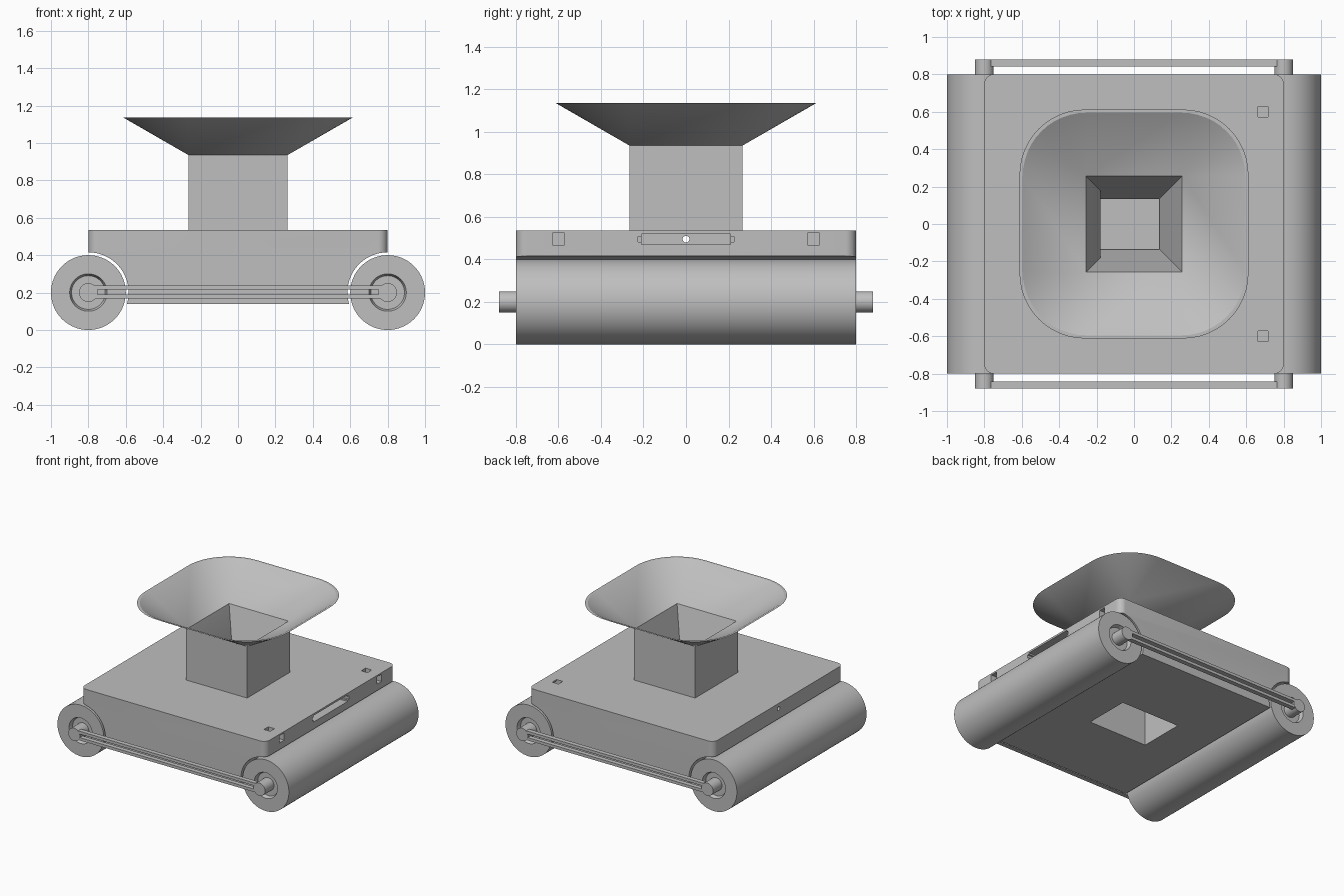
import bpy, bmesh, math
from mathutils import Matrix

default = bpy.data.objects.get("Cube")
if default:
    bpy.data.objects.remove(default)

grey = bpy.data.materials.new("light_grey")
grey.use_nodes = True
COLOUR = (0.52, 0.52, 0.52, 1)
grey.diffuse_color = COLOUR
grey.node_tree.nodes["Principled BSDF"].inputs["Base Color"].default_value = COLOUR


def make(name, bm):
    bmesh.ops.recalc_face_normals(bm, faces=bm.faces)
    mesh = bpy.data.meshes.new(name)
    bm.to_mesh(mesh)
    bm.free()
    obj = bpy.data.objects.new(name, mesh)
    bpy.context.collection.objects.link(obj)
    mesh.materials.append(grey)
    return obj


def smooth(obj, angle=30):
    bpy.ops.object.select_all(action='DESELECT')
    obj.select_set(True)
    bpy.context.view_layer.objects.active = obj
    bpy.ops.object.shade_smooth_by_angle(angle=math.radians(angle))


def box(name, x0, x1, y0, y1, z0, z1):
    bm = bmesh.new()
    mat = Matrix.Translation(((x0 + x1) / 2, (y0 + y1) / 2, (z0 + z1) / 2))
    mat = mat @ Matrix.Diagonal((x1 - x0, y1 - y0, z1 - z0, 1))
    bmesh.ops.create_cube(bm, size=1, matrix=mat)
    return make(name, bm)


def rod(name, centre, radius, length, axis, sides=64):
    bm = bmesh.new()
    mat = Matrix.Translation(centre) @ Matrix.Rotation(math.pi / 2, 4, axis)
    bmesh.ops.create_cone(bm, cap_ends=True, segments=sides, radius1=radius,
                          radius2=radius, depth=length, matrix=mat)
    return make(name, bm)


def cut(obj, cutter):
    mod = obj.modifiers.new("cut", 'BOOLEAN')
    mod.operation, mod.solver, mod.object = 'DIFFERENCE', 'EXACT', cutter
    bpy.ops.object.select_all(action='DESELECT')
    bpy.context.view_layer.objects.active = obj
    obj.select_set(True)
    bpy.ops.object.modifier_apply(modifier=mod.name)
    bpy.data.objects.remove(cutter)


# Body block with rounded upright corners
body = box("body", -0.8, 0.8, -0.8, 0.8, 0.14, 0.535)
bm = bmesh.new()
bm.from_mesh(body.data)
uprights = [e for e in bm.edges if abs(e.verts[0].co.z - e.verts[1].co.z) > 0.1]
bmesh.ops.bevel(bm, geom=uprights, offset=0.05, segments=8, profile=0.5, affect='EDGES')
bm.to_mesh(body.data)
bm.free()

# Roller clearances
for side in (-1, 1):
    cut(body, rod("clearance", (side * 0.8, 0, 0.2), 0.215, 2, 'X', 96))
# Hopper outlet, gate slot with guide grooves, pull hole and bottom pocket
cut(body, box("outlet", -0.18, 0.135, -0.135, 0.135, 0.5, 0.6))
cut(body, box("gate_slot", -0.18, 0.9, -0.21, 0.21, 0.47, 0.52))
cut(body, box("gate_guides", -0.17, 0.9, -0.225, 0.225, 0.482, 0.508))
cut(body, rod("pull_hole", (-0.5, 0, 0.495), 0.016, 0.9, 'Y', 24))
cut(body, box("pocket", -0.255, 0.255, -0.18, 0.18, 0.1, 0.44))
# Small square sockets in the top and the side
for y in (-0.6, 0.6):
    cut(body, box("side_socket", 0.663, 0.9, y - 0.028, y + 0.028, 0.467, 0.523))
    cut(body, box("top_socket", 0.663, 0.717, y - 0.027, y + 0.027, 0.467, 0.6))
smooth(body)


# Hopper: square tower opening into a flared funnel, tapered inside
def rounded_square(bm, half, radius, z, min_x=None, steps=12):
    verts = []
    for corner in range(4):
        turn = corner * math.pi / 2
        cx = (half - radius) * (1 if corner in (0, 3) else -1)
        cy = (half - radius) * (1 if corner < 2 else -1)
        for i in range(steps + 1):
            a = turn + i / steps * math.pi / 2
            x, y = cx + radius * math.cos(a), cy + radius * math.sin(a)
            if min_x is not None and x < 0:
                x = min_x
            verts.append(bm.verts.new((x, y, z)))
    return verts


bm = bmesh.new()
loops = [rounded_square(bm, *spec) for spec in (
    (0.265, 0, 0.535), (0.265, 0, 0.935), (0.612, 0.35, 1.135),
    (0.595, 0.34, 1.135), (0.257, 0, 0.935), (0.18, 0, 0.683),
    (0.135, 0, 0.535, -0.18))]
for a, b in zip(loops, loops[1:] + loops[:1]):
    n = len(a)
    for i in range(n):
        j = (i + 1) % n
        bm.faces.new((a[i], a[j], b[j], b[i]))
bmesh.ops.remove_doubles(bm, verts=bm.verts, dist=0.0001)
smooth(make("hopper", bm))


# Rollers: a lathed profile with recessed ends and protruding axle stubs
def roller(name, x):
    half = [(0.2, 0.8), (0.1, 0.8), (0.09, 0.77), (0.05, 0.77), (0.05, 0.88), (0, 0.88)]
    profile = [(r, -y) for r, y in reversed(half)] + half
    bm = bmesh.new()
    verts = [bm.verts.new((x + r, y, 0.2)) for r, y in profile]
    edges = [bm.edges.new(pair) for pair in zip(verts, verts[1:])]
    bmesh.ops.spin(bm, geom=verts + edges, cent=(x, 0, 0.2), axis=(0, 1, 0),
                   angle=2 * math.pi, steps=64, use_duplicate=False)
    bmesh.ops.remove_doubles(bm, verts=bm.verts, dist=0.0001)
    smooth(make(name, bm))


roller("left_roller", 0.8)
roller("right_roller", -0.8)

# Slotted link bars joining the axles, as upper and lower strips
for end, y in (("front", -0.861), ("back", 0.861)):
    for level, z in (("upper", 0.227), ("lower", 0.178)):
        box(f"{end}_{level}_link", -0.765, 0.765, y - 0.018, y + 0.018, z - 0.011, z + 0.011)
